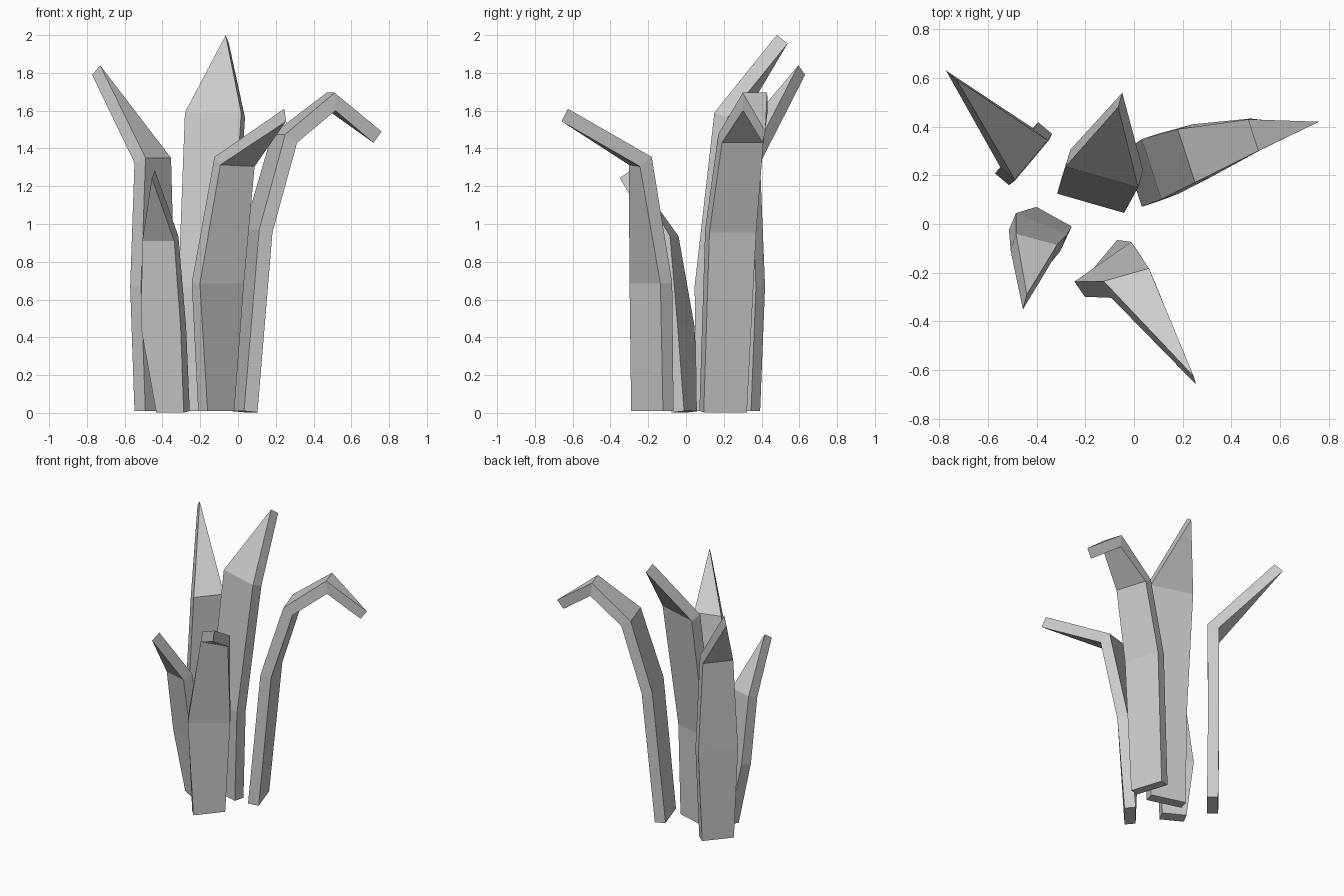
import bpy
import bmesh
from math import radians, cos, sin
from mathutils import Vector

cube = bpy.data.objects.get("Cube")
if cube:
    bpy.data.objects.remove(cube, do_unlink=True)

grey = bpy.data.materials.new("plain_grey")
grey.use_nodes = True
colour = (0.6, 0.6, 0.6, 1)
grey.diffuse_color = colour
grey.node_tree.nodes["Principled BSDF"].inputs["Base Color"].default_value = colour


def blade(name, rows, tip, side=-1, thickness=0.075):
    """Pointed strip through rows of (x, y, z, width, heading), thickened to one side."""
    bm = bmesh.new()
    edges = []
    for x, y, z, width, heading in rows:
        half = Vector((cos(radians(heading)), sin(radians(heading)), 0)) * width / 2
        centre = Vector((x, y, z))
        edges.append((bm.verts.new(centre - half), bm.verts.new(centre + half)))
    for (l0, r0), (l1, r1) in zip(edges, edges[1:]):
        bm.faces.new((l0, r0, r1, l1))
    bm.faces.new((*edges[-1], bm.verts.new(tip)))
    mesh = bpy.data.meshes.new(name)
    bm.to_mesh(mesh)
    bm.free()
    mesh.materials.append(grey)
    obj = bpy.data.objects.new(name, mesh)
    bpy.context.collection.objects.link(obj)
    solid = obj.modifiers.new("thickness", 'SOLIDIFY')
    solid.thickness = thickness
    solid.offset = side
    solid.use_even_offset = True


# Tall blades leaning backwards
blade("back_right_blade",
      [(-0.42, 0.26, 0.01, 0.22, 50), (-0.425, 0.265, 0.67, 0.275, 50),
       (-0.422, 0.263, 1.35, 0.21, 50)],
      (-0.73, 0.595, 1.84))
blade("middle_blade",
      [(-0.187, 0.09, 0.01, 0.254, -16), (-0.178, 0.085, 0.67, 0.286, -16),
       (-0.132, 0.193, 1.59, 0.31, -16)],
      (-0.065, 0.48, 2.0))

# Drooping blade, arching to the left side
blade("drooping_left_blade",
      [(-0.005, 0.185, 0.01, 0.24, -72), (0.072, 0.225, 0.97, 0.26, -72),
       (0.215, 0.28, 1.475, 0.23, -72), (0.49, 0.365, 1.695, 0.136, -72)],
      (0.76, 0.42, 1.49))

# Forward-leaning blades, thickened towards the front
blade("front_blade",
      [(-0.14, -0.15, 0.01, 0.22, 50), (-0.128, -0.155, 0.69, 0.285, 35),
       (-0.032, -0.208, 1.355, 0.193, 16)],
      (0.245, -0.625, 1.61), side=1)
blade("short_front_right_blade",
      [(-0.328, 0.03, 0.01, 0.166, -29), (-0.38, 0.0, 0.46, 0.228, -23),
       (-0.40, -0.062, 0.935, 0.175, -15)],
      (-0.44, -0.29, 1.285), side=1)
